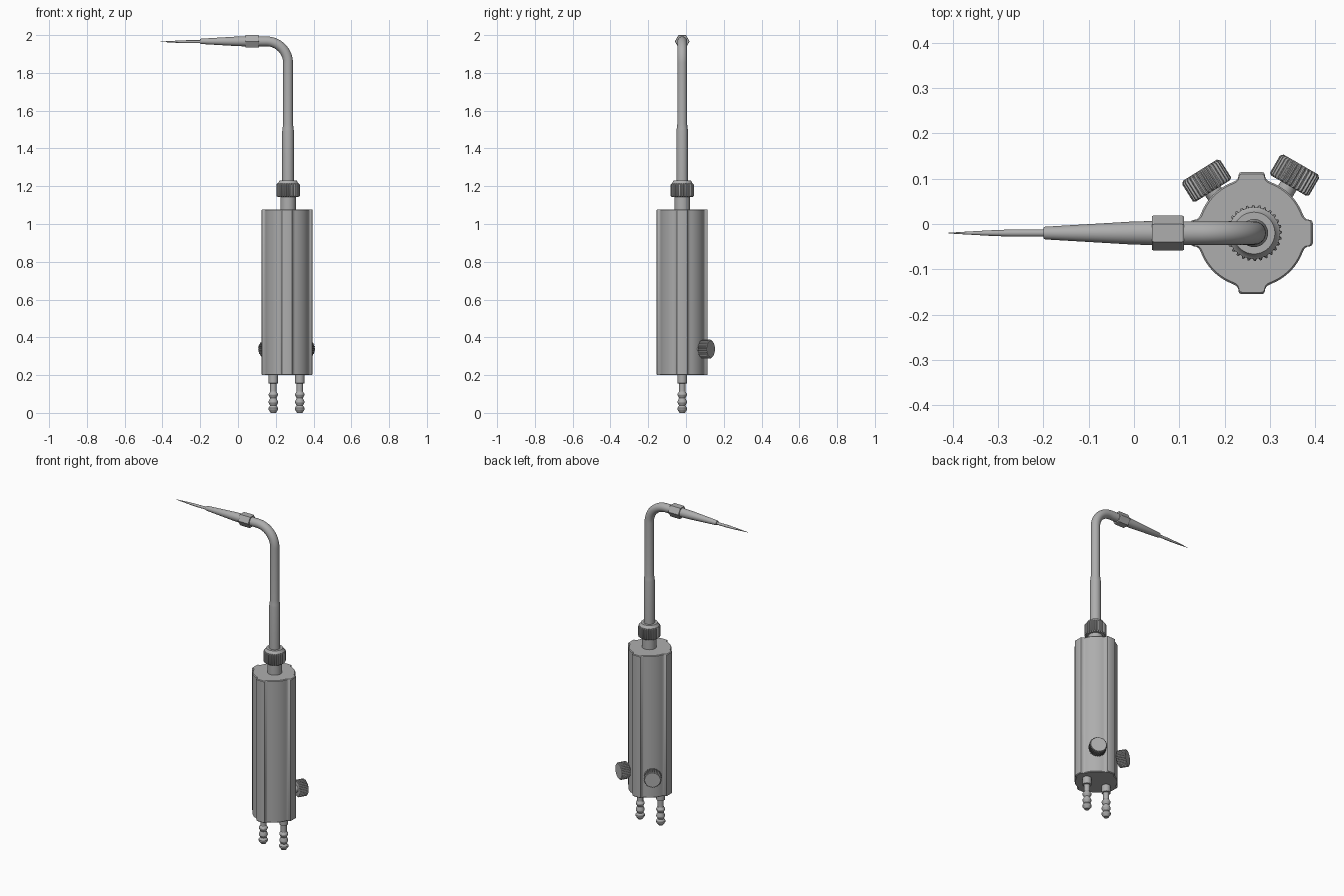
import bpy, bmesh, math
from mathutils import Vector

cube = bpy.data.objects.get("Cube")
if cube:
    bpy.data.objects.remove(cube)

metal = bpy.data.materials.new("grey_metal")
metal.use_nodes = True
GREY = (0.42, 0.42, 0.42, 1)
metal.diffuse_color = GREY
metal.node_tree.nodes["Principled BSDF"].inputs["Base Color"].default_value = GREY

CX, CY = 0.265, -0.02      # axis of the handle and tube
TOP = 1.967                # height of the horizontal nozzle


def finish(bm, name, angle=35):
    bmesh.ops.recalc_face_normals(bm, faces=bm.faces)
    mesh = bpy.data.meshes.new(name)
    bm.to_mesh(mesh)
    bm.free()
    mesh.materials.append(metal)
    obj = bpy.data.objects.new(name, mesh)
    bpy.context.collection.objects.link(obj)
    bpy.ops.object.select_all(action='DESELECT')
    obj.select_set(True)
    bpy.context.view_layer.objects.active = obj
    bpy.ops.object.shade_smooth_by_angle(angle=math.radians(angle))
    return obj


def sweep(name, sections, sides=32, knurl=0.0, plain=(), angle=35):
    """Skin rings given as (centre, direction, radius); knurl cuts grooves."""
    bm = bmesh.new()
    rings = []
    for k, (centre, direction, radius) in enumerate(sections):
        d = Vector(direction).normalized()
        side = Vector((0, 1, 0)) if abs(d.y) < 0.3 else Vector((0, 0, 1))
        u = (side - d * side.dot(d)).normalized()
        v = d.cross(u)
        ring = []
        for i in range(sides):
            a = math.tau * i / sides
            r = radius
            if knurl and k not in plain and i % 4 > 1:
                r -= knurl
            ring.append(bm.verts.new(Vector(centre) + r * (u * math.cos(a) + v * math.sin(a))))
        rings.append(ring)
    for a, b in zip(rings, rings[1:]):
        for i in range(sides):
            j = (i + 1) % sides
            bm.faces.new((a[i], a[j], b[j], b[i]))
    bm.faces.new(rings[0])
    bm.faces.new(rings[-1])
    return finish(bm, name, angle)


def turned(name, start, axis, profile, **options):
    """Turned part: profile is (distance along axis, radius)."""
    d = Vector(axis).normalized()
    return sweep(name, [(Vector(start) + d * t, d, r) for t, r in profile], **options)


# Handle: round body with four raised ribs, rounded at the end edges
outline = []
bx, by = 0.26, CY
R, RIB, HALF = 0.12, 0.135, 0.03
for q in range(4):
    turn = math.tau * q / 4
    rib = [(R - 0.004, -HALF - 0.005), (R + 0.002, -HALF), (RIB - 0.006, -HALF + 0.001),
           (RIB - 0.002, -HALF + 0.003), (RIB, -HALF + 0.008)]
    points = rib + [(x, -y) for x, y in reversed(rib)]
    first = math.atan2(HALF + 0.005, R - 0.004)
    steps = 14
    for i in range(1, steps):
        a = first + (math.pi / 2 - 2 * first) * i / steps
        points.append((R * math.cos(a), R * math.sin(a)))
    for x, y in points:
        outline.append((x * math.cos(turn) - y * math.sin(turn),
                        x * math.sin(turn) + y * math.cos(turn)))
bm = bmesh.new()
rings = []
for z, s in ((0.2, 0.97), (0.204, 1), (1.074, 1), (1.078, 0.97)):
    rings.append([bm.verts.new((bx + x * s, by + y * s, z)) for x, y in outline])
for a, b in zip(rings, rings[1:]):
    for i in range(len(a)):
        j = (i + 1) % len(a)
        bm.faces.new((a[i], a[j], b[j], b[i]))
bm.faces.new(rings[0])
bm.faces.new(rings[-1])
finish(bm, "handle_body")

# Neck and knurled collar
turned("neck", (CX, CY, 1.07), (0, 0, 1), [(0, 0.041), (0.08, 0.041)])
turned("collar_nut", (CX, CY, 1.142), (0, 0, 1),
       [(0, 0.052), (0.006, 0.062), (0.066, 0.062), (0.072, 0.057), (0.076, 0.052), (0.088, 0.046)],
       sides=112, knurl=0.006, plain=(0, 3, 4, 5))

# Tube: thick sleeve, step down, bend to horizontal
BEND = 0.115
tube = [((CX, CY, z), (0, 0, 1), r) for z, r in
        ((1.2, 0.031), (1.49, 0.031), (1.505, 0.029), (1.53, 0.026))]
for i in range(17):
    a = math.pi / 2 * i / 16
    tube.append(((CX - BEND + BEND * math.cos(a), CY, TOP - BEND + BEND * math.sin(a)),
                 (-math.sin(a), 0, math.cos(a)), 0.026))
tube.append(((0.1, CY, TOP), (-1, 0, 0), 0.026))
sweep("bent_tube", tube)

# Hexagonal nut, with flats at top and bottom, then nozzle and fine tip
turned("hex_nut", (0.11, CY, TOP), (-1, 0, 0),
       [(0, 0.037), (0.004, 0.039), (0.066, 0.039), (0.07, 0.037)], sides=6, angle=15)
turned("nozzle_cone", (0.05, CY, TOP), (-1, 0, 0),
       [(0, 0.027), (0.06, 0.025), (0.246, 0.014), (0.25, 0.012)])
turned("nozzle_tip", (-0.19, CY, TOP - 0.002), (-1, 0, 0),
       [(0, 0.008), (0.08, 0.008), (0.13, 0.006), (0.22, 0.0008)], sides=20)

# Two knurled valve knobs on short stems
for name, x, y, degrees in (("right_valve", 0.16, 0.096, 122), ("left_valve", 0.355, 0.108, 60)):
    a = math.radians(degrees)
    axis = Vector((math.cos(a), math.sin(a), 0))
    centre = Vector((x, y, 0.338))
    turned(name + "_stem", centre - axis * 0.08, axis, [(0, 0.02), (0.07, 0.02)], sides=24)
    turned(name + "_knob", centre - axis * 0.027, axis,
           [(0, 0.044), (0.004, 0.05), (0.048, 0.05), (0.054, 0.044)],
           sides=120, knurl=0.005, plain=(0, 3))

# Two barbed hose connectors
barb = [(0, 0.025), (0.043, 0.025), (0.045, 0.017), (0.088, 0.017)]
for z in (0.088, 0.128):
    barb += [(z + 0.012, 0.025), (z + 0.018, 0.025), (z + 0.034, 0.017)]
barb += [(0.163, 0.018), (0.174, 0.026), (0.182, 0.026), (0.2, 0.014)]
for name, x in (("right_hose_barb", 0.187), ("left_hose_barb", 0.327)):
    turned(name, (x, CY, 0.2), (0, 0, -1), barb, sides=28, angle=25)
